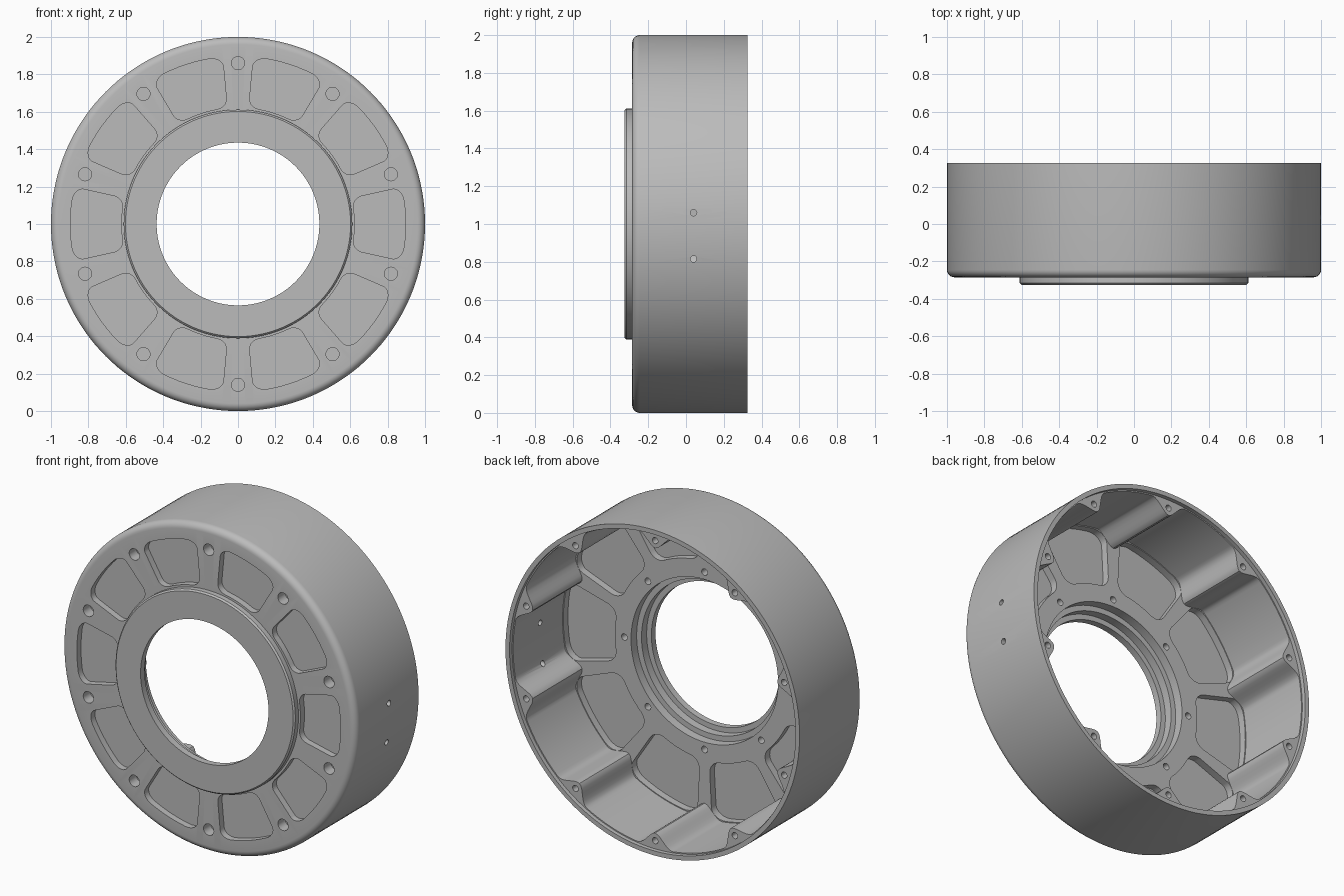
import bpy, bmesh, math
from mathutils import Matrix, Vector

cube = bpy.data.objects.get("Cube")
if cube:
    bpy.data.objects.remove(cube)

STEP = math.radians(36)      # ten repeats around the axis
FRONT, BACK, FLOOR = -0.285, 0.325, -0.18
WALL = 0.965

metal = bpy.data.materials.new("grey_metal")
metal.use_nodes = True
colour = (0.5, 0.5, 0.5, 1)
metal.diffuse_color = colour
metal.node_tree.nodes["Principled BSDF"].inputs["Base Color"].default_value = colour


def point(r, a, y):
    return Vector((r * math.cos(a), y, 1 + r * math.sin(a)))


def make_object(name, bm):
    bmesh.ops.recalc_face_normals(bm, faces=bm.faces[:])
    mesh = bpy.data.meshes.new(name)
    bm.to_mesh(mesh)
    bm.free()
    ob = bpy.data.objects.new(name, mesh)
    bpy.context.collection.objects.link(ob)
    mesh.materials.append(metal)
    return ob


def lathe(name, profile, segments=144):
    """Closed (radius, y) profile turned about the y axis."""
    bm = bmesh.new()
    rings = [[bm.verts.new(point(r, math.tau * i / segments, y)) for r, y in profile]
             for i in range(segments)]
    n = len(profile)
    for i, ring in enumerate(rings):
        nxt = rings[(i + 1) % segments]
        for j in range(n):
            k = (j + 1) % n
            bm.faces.new((ring[j], ring[k], nxt[k], nxt[j]))
    return make_object(name, bm)


def prisms(name, outlines, y0, y1):
    """Straight prisms along y from polar outlines."""
    bm = bmesh.new()
    for outline in outlines:
        low = [bm.verts.new(point(r, a, y0)) for r, a in outline]
        high = [bm.verts.new(point(r, a, y1)) for r, a in outline]
        bm.faces.new(low)
        bm.faces.new(high)
        for i in range(len(low)):
            j = (i + 1) % len(low)
            bm.faces.new((low[i], low[j], high[j], high[i]))
    return make_object(name, bm)


def cylinders(name, centres, radius, y0, y1):
    bm = bmesh.new()
    turn = Matrix.Rotation(math.pi / 2, 4, 'X')
    for r, a in centres:
        place = Matrix.Translation(point(r, a, (y0 + y1) / 2))
        bmesh.ops.create_cone(bm, cap_ends=True, segments=24, radius1=radius,
                              radius2=radius, depth=y1 - y0, matrix=place @ turn)
    return make_object(name, bm)


def wall_radius(a):
    """Inner wall with ten rounded screw columns blended into it."""
    d = abs((a % STEP) - STEP / 2) * 0.93
    t = max(0, 1 - d / 0.115)
    return WALL - 0.09 * t * t * (3 - 2 * t)


def pocket(centre, mid, half_r, half_a, corner, follow_wall=False):
    """Rounded sector outline."""
    pts = []
    for q in range(4):
        cx = (1 - corner) * (1 if q in (0, 3) else -1)
        cy = (1 - corner) * (1 if q in (0, 1) else -1)
        for i in range(8):
            t = math.pi / 2 * (q + i / 7)
            pts.append((cx + corner * math.cos(t), cy + corner * math.sin(t)))
        if q in (0, 2):      # subdivide the curved sides
            for i in range(1, 6):
                pts.append((cx * (1 - i / 3), 1 if q == 0 else -1))
    outline = []
    for u, v in pts:
        a, r = centre + u * half_a, mid + v * half_r
        if follow_wall:
            r = min(r, wall_radius(a) - 0.002)
        outline.append((r, a))
    return outline


# Turned body: front boss, rounded front corner and stepped bore
corner = [(0.96 + 0.04 * math.sin(t), FRONT + 0.04 - 0.04 * math.cos(t))
          for t in (math.pi / 2 * i / 6 for i in range(7))]
body = lathe("housing", [(0.435, -0.325), (0.602, -0.325), (0.611, -0.316), (0.611, FRONT)]
             + corner + [(1.0, BACK), (0.50, BACK), (0.50, -0.235), (0.467, -0.235),
                         (0.467, -0.285), (0.435, -0.285)])

# Cutters
centres = [STEP * k for k in range(10)]
between = [STEP * (k + 0.5) for k in range(10)]
angles = [math.tau * i / 360 for i in range(360)]
cutters = [
    prisms("cavity", [[(wall_radius(a), a) for a in angles]], FLOOR, BACK - 0.02),
    prisms("rim_lip", [[(0.972, a) for a in angles]], BACK - 0.025, BACK + 0.1),
    prisms("front_pockets", [pocket(c, 0.76, 0.136, math.radians(12.7), 0.38)
                             for c in centres], FRONT - 0.1, FRONT + 0.04),
    prisms("inner_recesses", [pocket(c, 0.785, 0.175, math.radians(15), 0.4, True)
                              for c in centres], FRONT + 0.06, FLOOR + 0.01),
    cylinders("front_holes", [(0.86, a) for a in between], 0.035, FRONT - 0.1, FRONT + 0.07),
    cylinders("column_holes", [(0.922, a) for a in between], 0.019, 0.1, BACK + 0.1),
    cylinders("hub_holes", [(0.545, math.pi / 4 * k) for k in range(8)], 0.02, -0.27, 0),
]

# Two small cross holes through the side wall
bm = bmesh.new()
for z in (1.06, 0.815):
    bmesh.ops.create_cone(bm, cap_ends=True, segments=20, radius1=0.017, radius2=0.017,
                          depth=0.4, matrix=Matrix.Translation((0.98, 0.04, z))
                          @ Matrix.Rotation(math.pi / 2, 4, 'Y'))
cutters.append(make_object("side_holes", bm))

for cutter in cutters:
    cutter.hide_render = True
    mod = body.modifiers.new(cutter.name, 'BOOLEAN')
    mod.operation = 'DIFFERENCE'
    mod.solver = 'EXACT'
    mod.object = cutter

# Bake the cuts and drop the cutters
bpy.context.view_layer.update()
deps = bpy.context.evaluated_depsgraph_get()
result = bpy.data.meshes.new_from_object(body.evaluated_get(deps))
body.modifiers.clear()
body.data = result
result.materials.clear()
result.materials.append(metal)
for poly in result.polygons:
    poly.material_index = 0
for cutter in cutters:
    bpy.data.objects.remove(cutter)

bpy.ops.object.select_all(action='DESELECT')
body.select_set(True)
bpy.context.view_layer.objects.active = body
bpy.ops.object.shade_smooth_by_angle(angle=math.radians(30))
